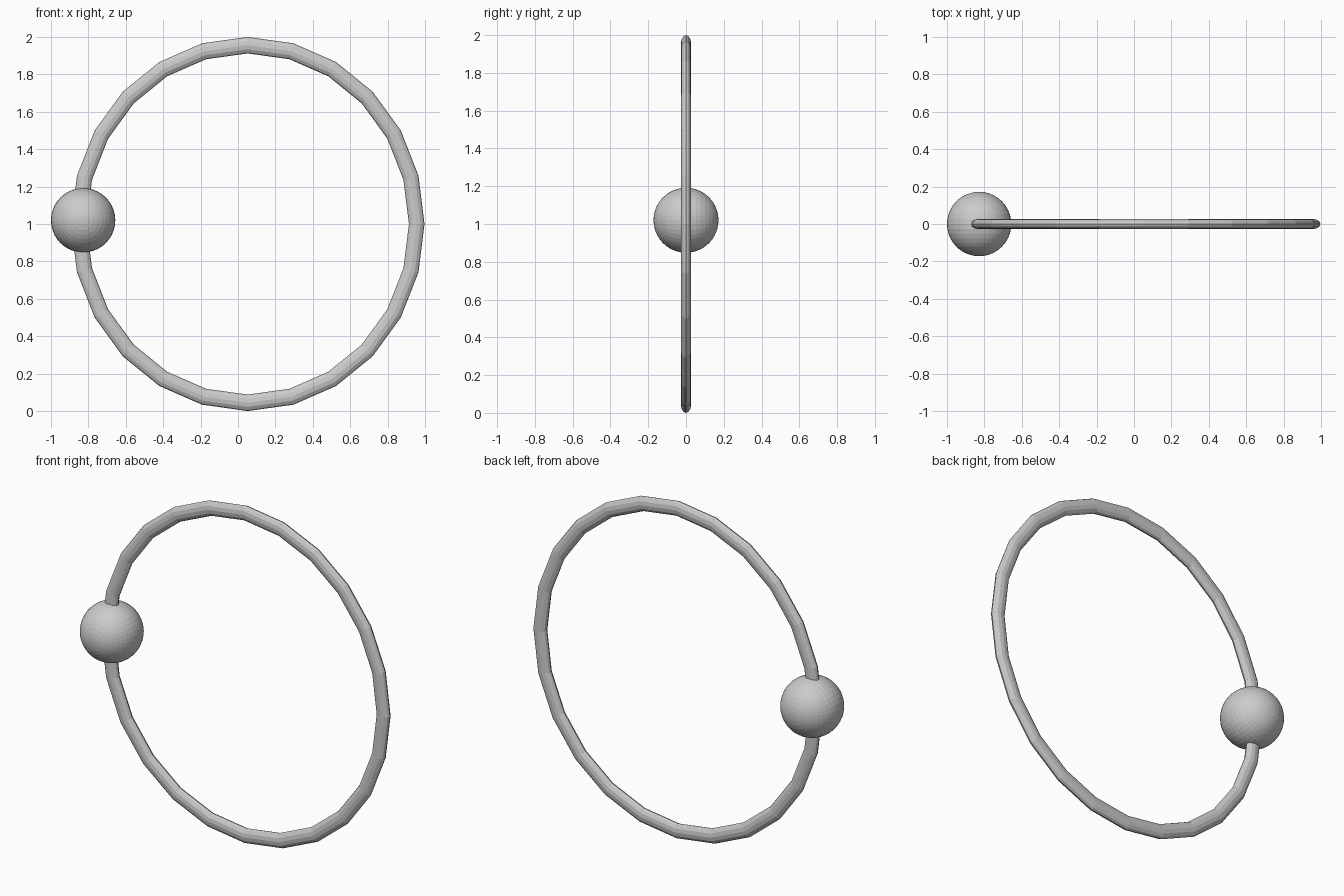
import bpy
from math import radians, sin, cos, pi

if "Cube" in bpy.data.objects:
    bpy.data.objects.remove(bpy.data.objects["Cube"])

# Hoop: 24-sided slightly oval ring in the XZ plane with an oval cross-section
bpy.ops.mesh.primitive_torus_add(
    major_segments=24, minor_segments=12,
    major_radius=0.956, minor_radius=0.044,
    location=(0.052, 0, 1.0), rotation=(radians(90), 0, 0))
hoop = bpy.context.object
hoop.name = "hoop"
hoop.scale = (0.945, 1.0, 0.62)   # local z is the world y thickness

# Bead: ball threaded on the left of the hoop, poles facing front and back
bpy.ops.mesh.primitive_uv_sphere_add(
    segments=40, ring_count=20, radius=0.172,
    location=(-0.828, 0, 1.02), rotation=(radians(90), 0, 0))
bead = bpy.context.object
bead.name = "bead"
